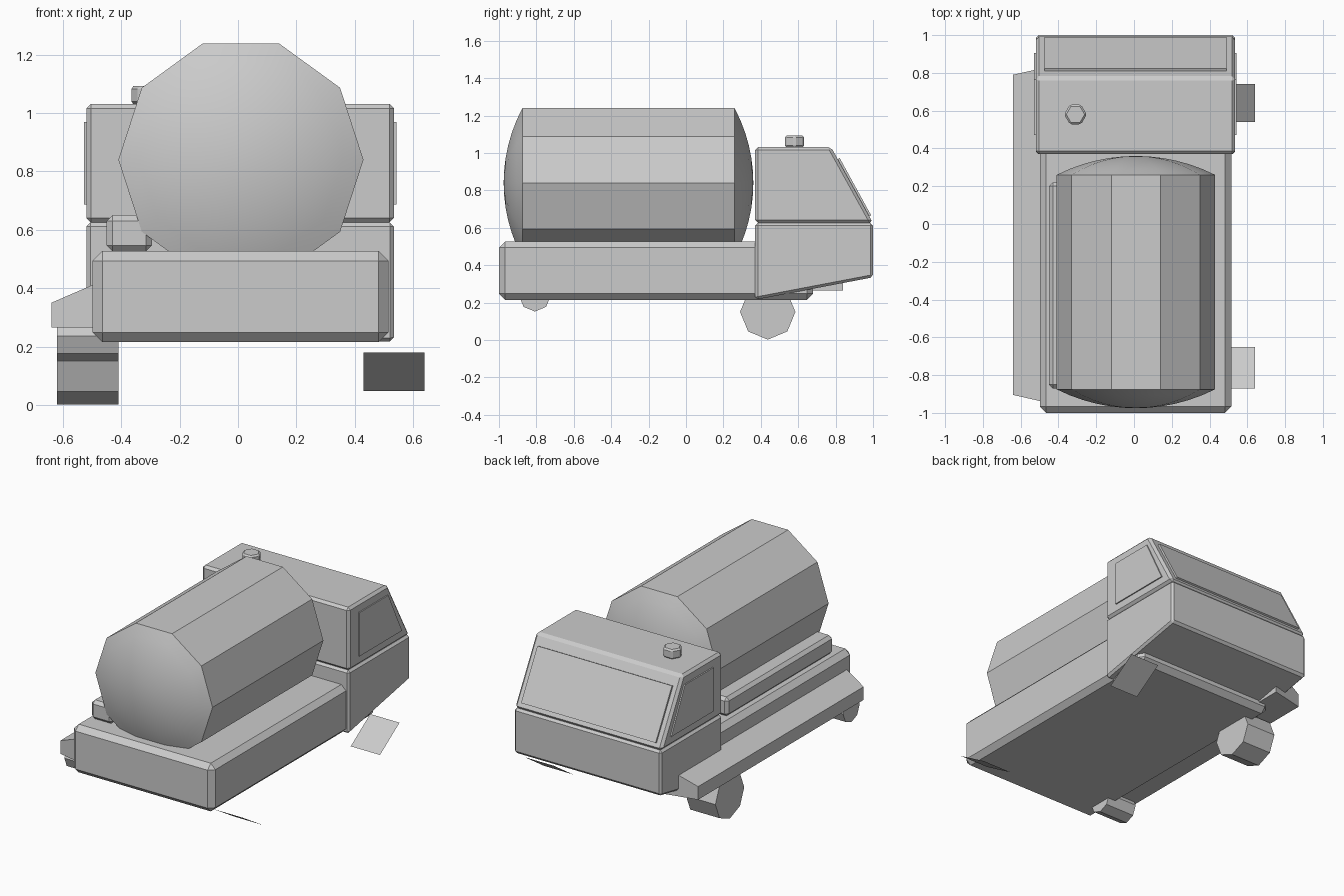
import bpy, bmesh, math
from mathutils import Vector

cube = bpy.data.objects.get("Cube")
if cube:
    bpy.data.objects.remove(cube, do_unlink=True)

grey = bpy.data.materials.new("plain grey")
grey.use_nodes = True
colour = (0.6, 0.6, 0.6, 1)
grey.diffuse_color = colour
grey.node_tree.nodes["Principled BSDF"].inputs["Base Color"].default_value = colour


def finish(name, bm, bevel=0):
    bmesh.ops.recalc_face_normals(bm, faces=bm.faces)
    mesh = bpy.data.meshes.new(name)
    bm.to_mesh(mesh)
    bm.free()
    mesh.materials.append(grey)
    obj = bpy.data.objects.new(name, mesh)
    bpy.context.collection.objects.link(obj)
    if bevel:
        mod = obj.modifiers.new("chamfer", "BEVEL")
        mod.width = bevel
        mod.segments = 1
        mod.limit_method = "ANGLE"
    return obj


def place(axis, p, t):
    """Put a 2D profile point at distance t along an axis."""
    return {"x": (t, p[0], p[1]), "y": (p[0], t, p[1]), "z": (p[0], p[1], t)}[axis]


def prism(name, profile, axis, lo, hi, bevel=0):
    bm = bmesh.new()
    rings = [[bm.verts.new(place(axis, p, t)) for p in profile] for t in (lo, hi)]
    bm.faces.new(rings[0])
    bm.faces.new(rings[1])
    n = len(profile)
    for i in range(n):
        j = (i + 1) % n
        bm.faces.new((rings[0][i], rings[0][j], rings[1][j], rings[1][i]))
    return finish(name, bm, bevel)


def rect(a0, a1, b0, b1):
    return [(a0, b0), (a1, b0), (a1, b1), (a0, b1)]


def ngon(n, r, a, b):
    return [(a + r * math.cos(math.tau * i / n), b + r * math.sin(math.tau * i / n))
            for i in range(n)]


MID = 0.01

# Chassis bed and the long box beside the tank
prism("chassis", rect(-0.498, 0.515, 0.215, 0.527), "y", -1, 0.68, 0.033)
prism("side_locker", rect(-0.45, -0.295, 0.527, 0.65), "y", -0.87, 0.22, 0.02)

# Cab: lower body and sloped upper body
prism("cab_lower", [(0.37, 0.215), (1.0, 0.335), (1.0, 0.625), (0.37, 0.625)],
      "x", -0.52, 0.535, 0.014)
prism("cab_upper", [(0.37, 0.625), (1.0, 0.625), (0.775, 1.032), (0.37, 1.032)],
      "x", -0.52, 0.535, 0.016)

# Windows as thin plates
pane = [(0.47, 0.687), (0.905, 0.687), (0.765, 0.97), (0.47, 0.97)]
for side, label in ((1, "left"), (-1, "right")):
    face = MID - 0.003 + side * 0.5275
    prism(label + "_window", pane, "x", face - side * 0.001, face + side * 0.008)
prism("windscreen", [(0.978, 0.66), (0.99, 0.666), (0.822, 0.972), (0.808, 0.966)],
      "x", -0.475, 0.49)

# Roof beacon
prism("beacon", ngon(6, 0.06, -0.31, 0.58), "z", 1.03, 1.093, 0.01)

# Tank: ten-sided barrel with rounded ends
RADIUS, BULGE, SIDES, STEPS = 0.42, 0.1, 10, 6
sphere = (RADIUS ** 2 + BULGE ** 2) / (2 * BULGE)
dome = []
for k in range(1, STEPS + 1):
    r = RADIUS * k / STEPS
    dome.append((r, BULGE - sphere + math.sqrt(sphere ** 2 - r ** 2)))
outline = [(r, -0.875 - h) for r, h in dome] + [(r, 0.26 + h) for r, h in reversed(dome)]
bm = bmesh.new()
rings = [[bm.verts.new(place("y", p, y)) for p in ngon(SIDES, r, MID, 0.84)]
         for r, y in outline]
for a, b in zip(rings, rings[1:]):
    for i in range(SIDES):
        j = (i + 1) % SIDES
        bm.faces.new((a[i], a[j], b[j], b[i]))
for ring, y in ((rings[0], -0.875 - BULGE), (rings[-1], 0.26 + BULGE)):
    tip = bm.verts.new((MID, y, 0.84))
    for i in range(SIDES):
        bm.faces.new((ring[i], ring[(i + 1) % SIDES], tip))
tank = finish("tank", bm)
tank.data.shade_smooth()
tank.data.set_sharp_from_angle(angle=math.radians(30))

# Running board whose ends flare out towards the chassis
board = prism("running_board", [(-0.64, 0.265), (-0.42, 0.265), (-0.42, 0.445), (-0.64, 0.35)],
              "y", -0.905, 0.79)
for v in board.data.vertices:
    if v.co.x > -0.5:
        v.co.y += math.copysign(0.05, v.co.y)

# Wheels on one side
prism("front_wheel", ngon(8, 0.148, 0.437, 0.15), "x", -0.62, -0.41)
prism("rear_wheel", ngon(8, 0.085, -0.808, 0.237), "x", -0.62, -0.41)

# Loose flat plates on the other side
for name, ends in (("rear_plate", ((-0.87, 0.18), (-0.652, 0.047))),
                   ("front_plate", ((0.54, 0.047), (0.74, 0.18)))):
    bm = bmesh.new()
    (y0, z0), (y1, z1) = ends
    quad = bm.faces.new([bm.verts.new(c) for c in
                         ((0.43, y0, z0), (0.64, y0, z0), (0.64, y1, z1), (0.43, y1, z1))])
    quad.normal_update()
    finish(name, bm)
